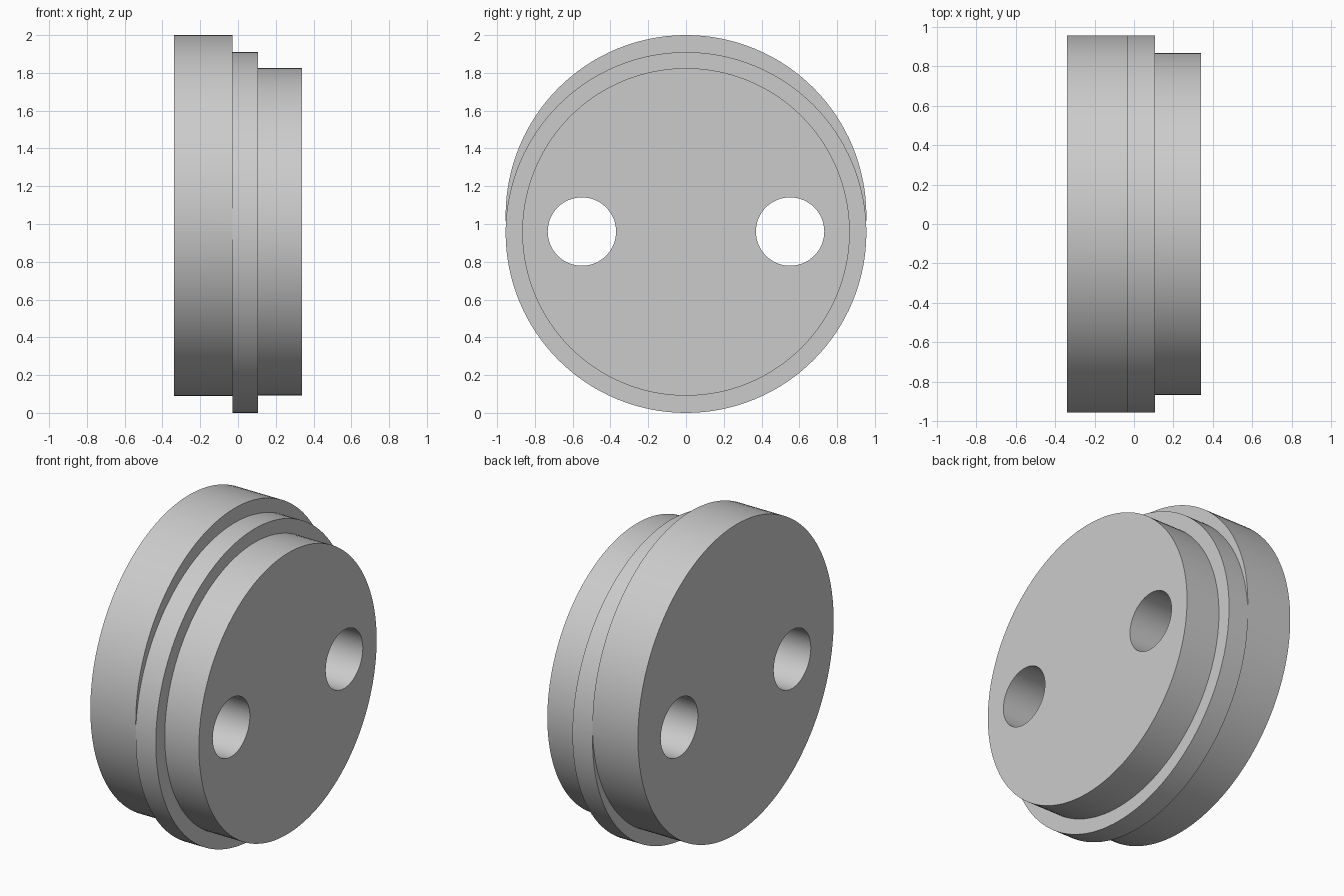
import bpy
from math import pi, radians

if "Cube" in bpy.data.objects:
    bpy.data.objects.remove(bpy.data.objects["Cube"])

# Plain grey metal
grey = bpy.data.materials.new("grey_metal")
grey.use_nodes = True
colour = (0.60, 0.60, 0.60, 1)
grey.diffuse_color = colour
grey.node_tree.nodes["Principled BSDF"].inputs["Base Color"].default_value = colour


def disc(name, x0, x1, radius, y, z, sides=128):
    """Cylinder lying along x, from x0 to x1."""
    bpy.ops.mesh.primitive_cylinder_add(
        vertices=sides, radius=radius, depth=x1 - x0,
        location=((x0 + x1) / 2, y, z), rotation=(0, pi / 2, 0))
    obj = bpy.context.object
    obj.name = name
    obj.data.materials.append(grey)
    return obj


def combine(target, tool, operation):
    """Boolean the tool into the target, then discard the tool."""
    bpy.context.view_layer.objects.active = target
    mod = target.modifiers.new(operation.lower(), "BOOLEAN")
    mod.operation = operation
    mod.solver = "EXACT"
    mod.object = tool
    bpy.ops.object.modifier_apply(modifier=mod.name)
    bpy.data.objects.remove(tool)


# Raised rear flange, offset upward from the other two steps
body = disc("stepped_plug", -0.34, -0.03, 0.955, 0, 1.045)

# Middle collar and smaller front boss
combine(body, disc("collar", -0.03, 0.107, 0.955, 0, 0.955), "UNION")
combine(body, disc("boss", 0.0, 0.34, 0.867, 0, 0.958), "UNION")

# Pair of through holes
for side in (-1, 1):
    hole = disc("hole_cutter", -0.6, 0.6, 0.181, side * 0.551, 0.96, 64)
    combine(body, hole, "DIFFERENCE")

# Smooth walls with crisp rims
bpy.ops.object.select_all(action="DESELECT")
body.select_set(True)
bpy.context.view_layer.objects.active = body
bpy.ops.object.shade_smooth_by_angle(angle=radians(30))
